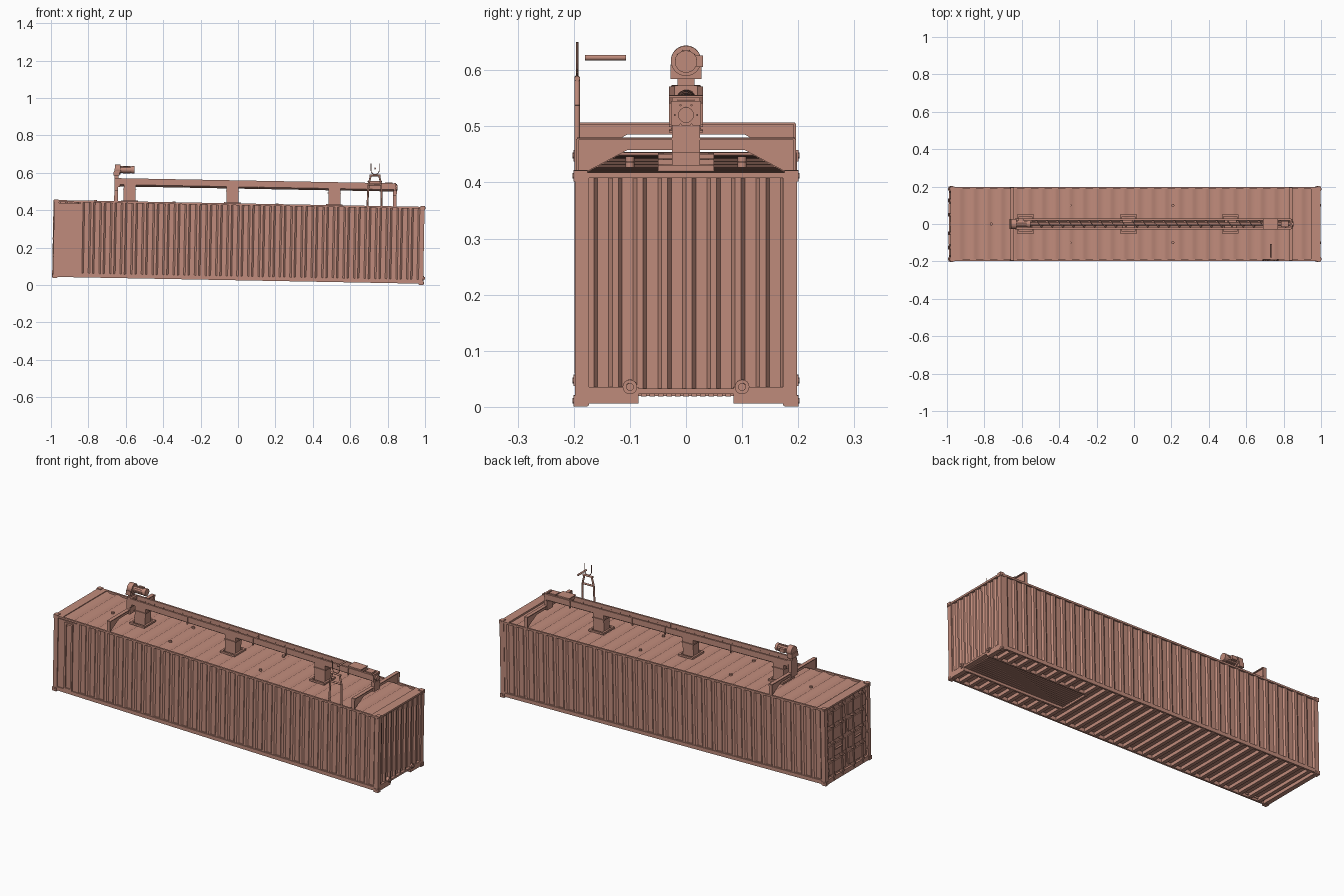
import bpy, bmesh, math
from mathutils import Matrix, Vector

cube = bpy.data.objects.get("Cube")
if cube:
    bpy.data.objects.remove(cube, do_unlink=True)

paint = bpy.data.materials.new("terracotta paint")
paint.use_nodes = True
colour = (.53, .26, .2, 1)
paint.diffuse_color = colour
paint.node_tree.nodes["Principled BSDF"].inputs["Base Color"].default_value = colour

# The whole unit leans gently down towards +x
LEAN = Matrix.Translation((0, 0, .021)) @ Matrix.Rotation(math.radians(1.06), 4, 'Y')
SIDES = (-1, 1)

# Shared sizes: half length, half width, height and member thicknesses
LENGTH, WIDTH, HEIGHT = .99, .198, .415
THIN, BAR, POST = .004, .01, .025
FLOOR, ROOF = POST, HEIGHT - BAR / 2
MIDDLE = HEIGHT / 2
TROUGH_BASE, TROUGH_TOP, TROUGH_HALF = .494, .536, .025
SHAFT = (TROUGH_BASE + TROUGH_TOP) / 2
TROUGH_START, TROUGH_END = -.645, .83
TROUGH_MIDDLE = (TROUGH_START + TROUGH_END) / 2
TROUGH_LENGTH = TROUGH_END - TROUGH_START


def finish(bm, name):
    bm.transform(LEAN)
    mesh = bpy.data.meshes.new(name)
    bm.to_mesh(mesh)
    bm.free()
    mesh.materials.append(paint)
    mesh.polygons.foreach_set("use_smooth", [True] * len(mesh.polygons))
    mesh.set_sharp_from_angle(angle=math.radians(35))
    obj = bpy.data.objects.new(name, mesh)
    bpy.context.collection.objects.link(obj)


def block(bm, centre, size):
    place = Matrix.Translation(centre) @ Matrix.Diagonal((*size, 1))
    bmesh.ops.create_cube(bm, size=1, matrix=place)


def rod(bm, start, end, radius, sides=16):
    start, end = Vector(start), Vector(end)
    along = end - start
    turn = along.to_track_quat('Z', 'Y').to_matrix().to_4x4()
    place = Matrix.Translation((start + end) / 2) @ turn
    bmesh.ops.create_cone(bm, cap_ends=True, segments=sides, radius1=radius, radius2=radius,
                          depth=along.length, matrix=place)


def ring(count, radius, height):
    """Yield (y, z) points on a circle facing along x."""
    for i in range(count):
        angle = math.tau * i / count
        yield radius * math.cos(angle), height + radius * math.sin(angle)


def prism(bm, half_outline, x, length):
    """Extrude a (y, z) outline, mirrored across y, along x."""
    outline = half_outline + [(-y, z) for y, z in reversed(half_outline)]
    face = bm.faces.new([bm.verts.new((x - length / 2, y, z)) for y, z in outline])
    new = bmesh.ops.extrude_face_region(bm, geom=[face])["geom"]
    moved = [part for part in new if isinstance(part, bmesh.types.BMVert)]
    bmesh.ops.translate(bm, verts=moved, vec=(length, 0, 0))
    bmesh.ops.recalc_face_normals(bm, faces=bm.faces[:])


def ribbed(name, start, end, count, depth, place, low, high):
    """Trapezoidal sheet; place(run, dent, across) maps to a point."""
    bm = bmesh.new()
    step = (end - start) / count
    wave = [(start, 0)]
    for i in range(count):
        for part, dent in ((.25, 0), (.4, depth), (.85, depth), (1, 0)):
            wave.append((start + (i + part) * step, dent))
    columns = [[bm.verts.new(place(run, dent, v)) for v in (low, high)] for run, dent in wave]
    for near, far in zip(columns, columns[1:]):
        bm.faces.new((near[0], far[0], far[1], near[1]))
    finish(bm, name)


# Corrugated shell
SKIN = WIDTH - THIN / 2
EDGE = LENGTH - POST
ribbed("front_wall", -.85, EDGE, 32, .007,
       lambda run, dent, across: (run, dent - SKIN, across), FLOOR, ROOF)
ribbed("back_wall", EDGE, -EDGE, 32, .007,
       lambda run, dent, across: (run, SKIN - dent, across), FLOOR, ROOF)
ribbed("end_wall", -.175, .175, 8, .009,
       lambda run, dent, across: (LENGTH - THIN - dent, run, across), FLOOR, ROOF)
ribbed("roof", -.95, .95, 26, .006,
       lambda run, dent, across: (run, across, HEIGHT - THIN - dent), -SKIN, SKIN)

# Frame: posts, rails, sills and headers
bm = bmesh.new()
for side in SIDES:
    for z in (BAR + THIN, HEIGHT - BAR / 2):
        block(bm, (0, side * (WIDTH - BAR / 2), z), (LENGTH * 2, BAR, BAR * 2 if z < MIDDLE else BAR))
    for end in SIDES:
        block(bm, (end * (LENGTH - POST / 2), side * (WIDTH - POST / 2), MIDDLE),
              (POST, POST, HEIGHT))
    block(bm, (side * (LENGTH - POST), 0, HEIGHT - BAR / 2), (POST * 2, WIDTH * 2, BAR))
    block(bm, (LENGTH - POST / 2, side * .14, .018), (POST, .11, .03))
block(bm, (LENGTH - POST / 2, 0, POST), (POST, .17, BAR))
block(bm, (POST / 2 - LENGTH, 0, POST / 2), (POST, WIDTH * 2, POST))
finish(bm, "container_frame")

# Corner castings with raised hole rims
bm = bmesh.new()
for end in SIDES:
    for side in SIDES:
        for z in (BAR - THIN / 2, HEIGHT - BAR + THIN):
            x, y = end * (LENGTH - BAR), side * (WIDTH - BAR)
            block(bm, (x, y, z), (POST, POST, BAR * 2))
            rod(bm, (x, y, z), (end * (LENGTH + THIN), y, z), BAR / 2)
            rod(bm, (x, y, z), (x, side * (WIDTH + THIN), z), BAR / 2)
finish(bm, "corner_castings")

# Flat access panel on the front wall
bm = bmesh.new()
block(bm, (-.91, BAR - WIDTH, MIDDLE), (.12, BAR, ROOF - FLOOR))
for side in SIDES:
    block(bm, (-.9 + side * BAR * 2, THIN - WIDTH, MIDDLE), (BAR, BAR, .37))
    block(bm, (-.9, THIN - WIDTH, MIDDLE + side * .18), (BAR * 4, BAR, BAR))
finish(bm, "front_access_panel")

# Rear doors with horizontal swages, locking bars, handles and hinges
bm = bmesh.new()
for side in SIDES:
    block(bm, (-.973, side * .0875, MIDDLE), (BAR, .173, ROOF - FLOOR))
    for i in range(4):
        z = .07 + i * .09
        block(bm, (-.98, side * .0875, z), (BAR, .15, .065))
        block(bm, (-.98, side * .175, z), (BAR * 2, BAR * 2, BAR))
    for y in (side * .05, side * .125):
        rod(bm, (-LENGTH, y, BAR), (-LENGTH, y, ROOF), THIN)
        for i in range(5):
            block(bm, (-.985, y, .03 + i * .09), (BAR * 2, BAR * 2, BAR))
    block(bm, (-LENGTH, side * .08, .17), (BAR, .06, BAR / 2))
finish(bm, "rear_doors")

# Floor, crossmembers and the recessed tunnel at the +x end
bm = bmesh.new()
block(bm, (0, 0, FLOOR), (EDGE * 2, WIDTH * 2 - BAR, THIN))
finish(bm, "floor")
TUNNEL_START, TUNNEL_HALF = .37, .09
bm = bmesh.new()
for i in range(32):
    x = -.94 + i * .06
    if x < TUNNEL_START:
        block(bm, (x, 0, FLOOR - BAR), (BAR * 2, WIDTH * 2 - BAR, BAR * 2))
    else:
        for side in SIDES:
            block(bm, (x, side * .14, FLOOR - BAR), (BAR * 2, .1, BAR * 2))
finish(bm, "floor_crossmembers")
bm = bmesh.new()
run = EDGE - TUNNEL_START
centre = TUNNEL_START + run / 2
for side in SIDES:
    block(bm, (centre, side * TUNNEL_HALF, FLOOR - BAR), (run, BAR, BAR * 2))
block(bm, (TUNNEL_START, 0, FLOOR - BAR), (BAR, TUNNEL_HALF * 2, BAR * 2))
for i in range(-5, 6):
    block(bm, (centre, i * TUNNEL_HALF / 6, FLOOR - BAR / 2), (run, BAR, BAR))
finish(bm, "tunnel_grating")

# Round pipe couplings on the end wall
bm = bmesh.new()
for y in (-.1, .1):
    for reach, radius in ((THIN, .013), (BAR, .007)):
        rod(bm, (EDGE, y, .033), (LENGTH + reach, y, .033), radius)
finish(bm, "pipe_couplings")

# Saddle frames spanning the roof
BEAM_TOP = .472
for name, x in (("left_saddle_frame", -.66), ("right_saddle_frame", .83)):
    bm = bmesh.new()
    edge = WIDTH - THIN
    prism(bm, [(.105, BEAM_TOP - BAR * 2), (edge - BAR, ROOF), (edge, ROOF), (edge, BEAM_TOP)],
          x, THIN)
    block(bm, (x, 0, BEAM_TOP), (BAR * 2, edge * 2, THIN))
    for side in SIDES:
        block(bm, (x, side * edge, (ROOF + BEAM_TOP) / 2), (BAR * 2, THIN, BEAM_TOP - ROOF))
    block(bm, (x, 0, BEAM_TOP), (BAR * 2, TROUGH_HALF * 2, TROUGH_HALF * 2))
    finish(bm, name)

# Conveyor trough, open on top, with rims, joint flanges and end plates
bm = bmesh.new()
inside = TROUGH_HALF - THIN
outer = [(TROUGH_HALF, TROUGH_TOP), (TROUGH_HALF, TROUGH_BASE + BAR), (BAR, TROUGH_BASE)]
inner = [(BAR, TROUGH_BASE + THIN), (inside, TROUGH_BASE + BAR + THIN), (inside, TROUGH_TOP)]
section = outer + [(-y, z) for y, z in reversed(outer)]
section += [(-y, z) for y, z in reversed(inner)] + inner
rings = [[bm.verts.new((x, y, z)) for y, z in section] for x in (TROUGH_START, TROUGH_END)]
for i in range(len(section)):
    bm.faces.new((rings[0][i - 1], rings[0][i], rings[1][i], rings[1][i - 1]))
bmesh.ops.recalc_face_normals(bm, faces=bm.faces[:])
for side in SIDES:
    block(bm, (TROUGH_MIDDLE, side * TROUGH_HALF, TROUGH_TOP), (TROUGH_LENGTH, BAR, THIN))
    for x in (-.3, .1, .3, .68):
        block(bm, (x, side * TROUGH_HALF, SHAFT), (BAR / 2, BAR, TROUGH_TOP - TROUGH_BASE))
for x in (TROUGH_START, TROUGH_END):
    block(bm, (x, 0, SHAFT), (BAR, TROUGH_HALF * 2 + THIN, TROUGH_HALF * 2))
finish(bm, "conveyor_trough")

# Screw: shaft with a helical flight
bm = bmesh.new()
rod(bm, (TROUGH_START - BAR, 0, SHAFT), (TROUGH_END + BAR, 0, SHAFT), BAR * .7)
turns, steps = 26, 14
blades = []
for i in range(turns * steps + 1):
    angle = math.tau * i / steps
    x = TROUGH_START + TROUGH_LENGTH * i / (turns * steps)
    blades.append([bm.verts.new((x, r * math.cos(angle), SHAFT + r * math.sin(angle)))
                   for r in (BAR / 2, BAR * 2 - THIN / 2)])
for near, far in zip(blades, blades[1:]):
    bm.faces.new((near[0], near[1], far[1], far[0]))
finish(bm, "conveyor_screw")

# End bearing with bolts
bm = bmesh.new()
rod(bm, (TROUGH_END, 0, SHAFT), (TROUGH_END + BAR + THIN, 0, SHAFT), .014)
for y, z in ring(6, .02, SHAFT):
    rod(bm, (TROUGH_END, y, z), (TROUGH_END + BAR, y, z), THIN / 2, 6)
finish(bm, "end_bearing")

# Discharge chutes with roof collars
bm = bmesh.new()
for x in (-.588, -.038, .507):
    block(bm, (x, 0, (ROOF + SHAFT) / 2), (.064, TROUGH_HALF * 2, SHAFT - ROOF))
    block(bm, (x, 0, .48), (.072, .06, THIN))
    for side in SIDES:
        block(bm, (x, side * .045, HEIGHT), (.08, BAR, BAR))
        block(bm, (x + side * .04, 0, HEIGHT), (BAR, .1, BAR))
finish(bm, "discharge_chutes")

# Inlet box and sensor plate on the trough
bm = bmesh.new()
block(bm, (.72, 0, TROUGH_TOP), (.07, TROUGH_HALF * 2, BAR * 2))
block(bm, (.72, 0, TROUGH_TOP + BAR), (.08, TROUGH_HALF * 2 + BAR, THIN))
block(bm, (.795, 0, TROUGH_TOP), (.04, .03, BAR))
finish(bm, "inlet_box")

# Drive: gearbox column and finned motor
DRIVE_X, DRIVE_Z = -.66, .584
bm = bmesh.new()
block(bm, (DRIVE_X, 0, SHAFT), (BAR * 2, TROUGH_HALF * 2, TROUGH_HALF * 2))
block(bm, (DRIVE_X, 0, TROUGH_TOP + BAR), (BAR * 2, .03, .03))
block(bm, (DRIVE_X, 0, DRIVE_Z - BAR * 2), (.03, .055, POST))
rod(bm, (DRIVE_X - BAR, 0, DRIVE_Z), (DRIVE_X + BAR * 2, 0, DRIVE_Z), .027, 24)
finish(bm, "gearbox")
bm = bmesh.new()
rod(bm, (DRIVE_X, 0, DRIVE_Z), (-.57, 0, DRIVE_Z), .017)
rod(bm, (-.58, 0, DRIVE_Z), (-.565, 0, DRIVE_Z), .02)
for y, z in ring(10, .018, DRIVE_Z):
    rod(bm, (DRIVE_X, y, z), (-.585, y, z), THIN / 2, 6)
block(bm, (-.615, BAR * 2, DRIVE_Z), (.03, BAR * 2, BAR * 2))
finish(bm, "drive_motor")

# Hoop stand with fork and loose handle at the front edge
HOOP_X, HOOP_Y, SHOULDER, HOOP_TOP = .722, THIN - WIDTH, .53, .578
bm = bmesh.new()
for side in SIDES:
    foot, knee, tip = [(HOOP_X + side * spread, HOOP_Y, z)
                       for spread, z in ((.038, ROOF), (.034, SHOULDER), (.022, HOOP_TOP))]
    rod(bm, foot, knee, BAR / 2)
    rod(bm, knee, tip, BAR / 2)
for z in (SHOULDER, HOOP_TOP):
    rod(bm, (HOOP_X - .03, HOOP_Y, z), (HOOP_X + .03, HOOP_Y, z), BAR / 2)
finish(bm, "hoop_stand")
bm = bmesh.new()
bend, reach = .022, .605
path = [(HOOP_X + bend * math.cos(angle), HOOP_Y, reach - bend * math.sin(angle))
        for angle in (math.pi * i / 8 for i in range(9))]
path = [(HOOP_X + bend, HOOP_Y, .642)] + path + [(HOOP_X - bend, HOOP_Y, .642)]
for start, end in zip(path, path[1:]):
    rod(bm, start, end, THIN / 2, 8)
finish(bm, "fork")
bm = bmesh.new()
rod(bm, (HOOP_X, -.18, .615), (HOOP_X, -.107, .615), BAR / 2)
finish(bm, "handle_bar")

# Small roof vents
bm = bmesh.new()
for x, y in ((-.77, 0), (-.35, .1), (-.35, -.1), (.2, .1), (.2, -.1)):
    rod(bm, (x, y, ROOF), (x, y, HEIGHT + THIN), .008)
finish(bm, "roof_vents")
